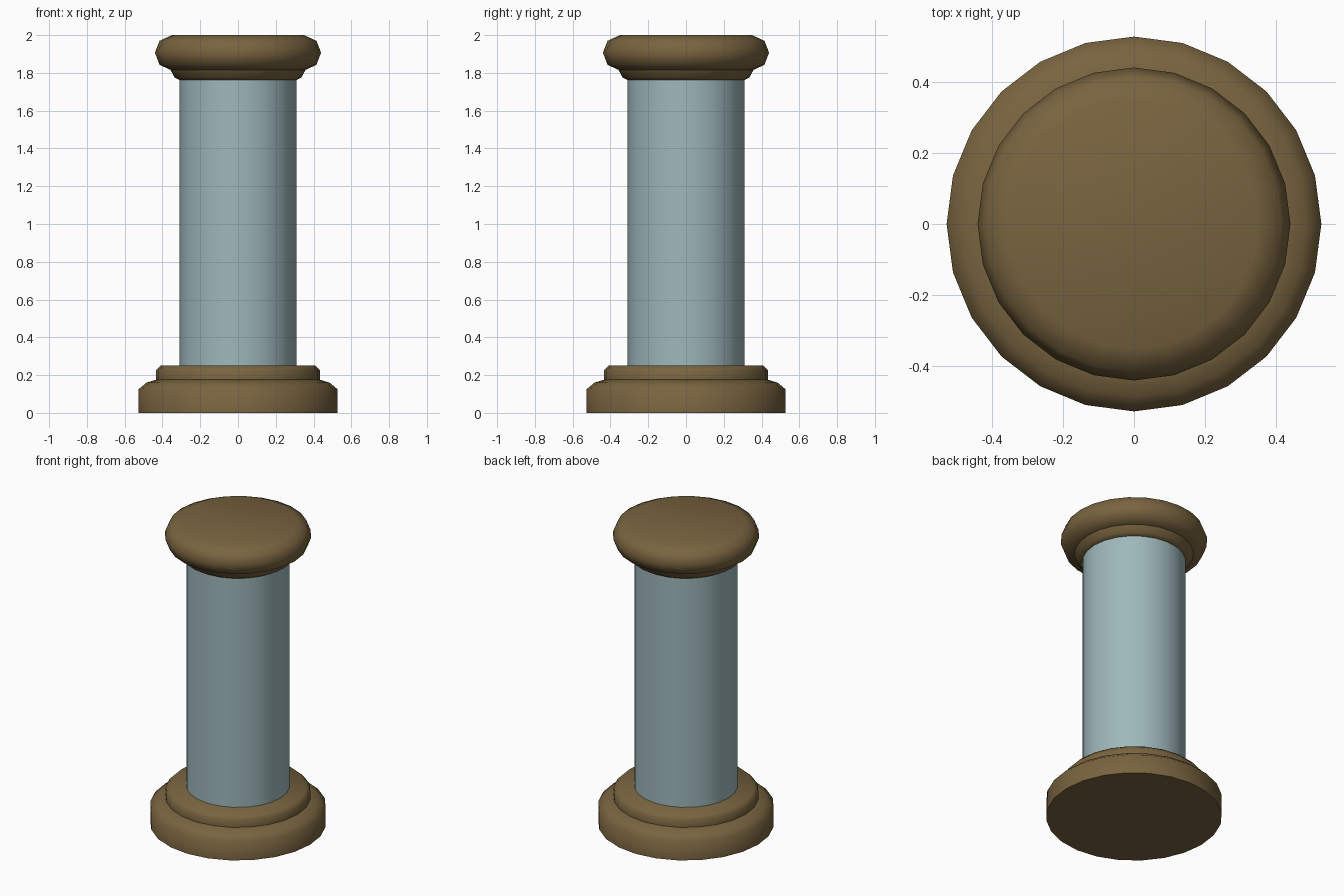
import bpy, bmesh, math

if "Cube" in bpy.data.objects:
    bpy.data.objects.remove(bpy.data.objects["Cube"])

SIDES = 24


def material(name, color):
    m = bpy.data.materials.new(name)
    m.diffuse_color = (*color, 1)
    m.use_nodes = True
    m.node_tree.nodes["Principled BSDF"].inputs["Base Color"].default_value = m.diffuse_color
    return m


def turned(name, profile, mat):
    """Lathe a (radius, height) profile around z, closed with flat caps."""
    bm = bmesh.new()
    rings = []
    for r, z in profile:
        rings.append([bm.verts.new((r * math.cos(2 * math.pi * i / SIDES),
                                    r * math.sin(2 * math.pi * i / SIDES), z))
                      for i in range(SIDES)])
    for low, high in zip(rings, rings[1:]):
        for i in range(SIDES):
            j = (i + 1) % SIDES
            bm.faces.new((low[i], low[j], high[j], high[i]))
    bm.faces.new(rings[0][::-1])
    bm.faces.new(rings[-1])
    mesh = bpy.data.meshes.new(name)
    bm.to_mesh(mesh)
    bm.free()
    mesh.materials.append(mat)
    obj = bpy.data.objects.new(name, mesh)
    bpy.context.collection.objects.link(obj)
    bpy.ops.object.select_all(action='DESELECT')
    obj.select_set(True)
    bpy.context.view_layer.objects.active = obj
    bpy.ops.object.shade_smooth_by_angle(angle=math.radians(60))
    return obj


brown = material("brown", (0.19, 0.127, 0.050))
blue_grey = material("blue_grey", (0.345, 0.48, 0.497))

# Stepped base: wide rounded plinth and narrower ring
turned("base_plinth", [(0.527, 0), (0.527, 0.125), (0.485, 0.16), (0.43, 0.177)], brown)
turned("base_ring", [(0.435, 0.175), (0.435, 0.225), (0.41, 0.25)], brown)

# Plain shaft
turned("shaft", [(0.31, 0.24), (0.31, 1.77)], blue_grey)

# Capital: small neck ring under a rounded cushion
turned("capital_neck", [(0.31, 1.762), (0.335, 1.775), (0.357, 1.815)], brown)
turned("capital_cushion", [(0.35, 1.813), (0.415, 1.842), (0.44, 1.907),
                           (0.415, 1.97), (0.35, 2.0)], brown)
